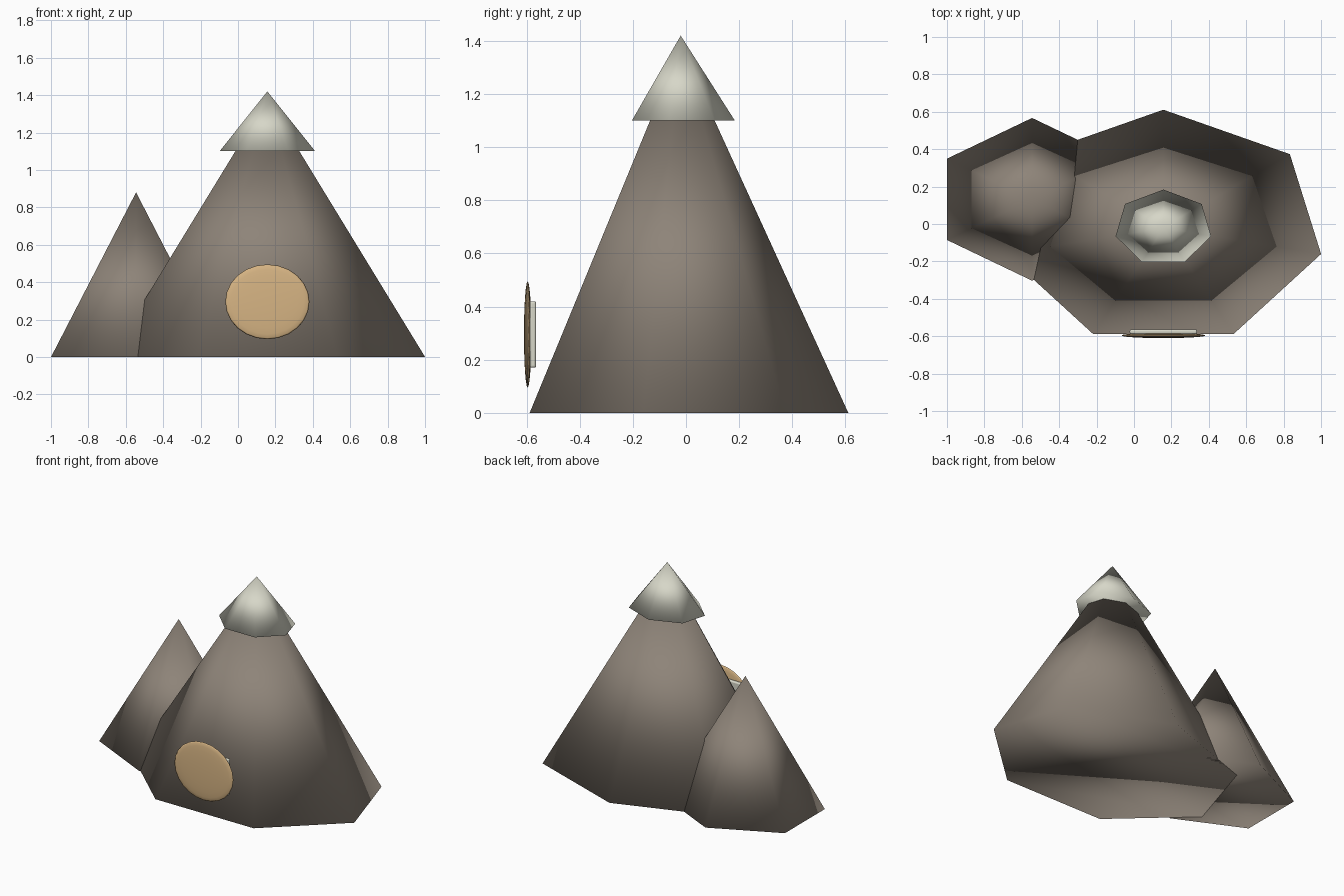
import bpy
import math

if "Cube" in bpy.data.objects:
    bpy.data.objects.remove(bpy.data.objects["Cube"])


def material(name, rgb):
    mat = bpy.data.materials.new(name)
    mat.use_nodes = True
    color = (*rgb, 1)
    mat.diffuse_color = color
    mat.node_tree.nodes["Principled BSDF"].inputs["Base Color"].default_value = color
    return mat


rock = material("warm grey rock", (0.27, 0.23, 0.19))
snow = material("pale snow", (0.68, 0.68, 0.58))
tan = material("tan medallion", (0.68, 0.46, 0.23))


def finish(name, mat, scale):
    obj = bpy.context.object
    obj.name = name
    obj.scale = scale
    bpy.ops.object.transform_apply(location=False, rotation=True, scale=True)
    obj.data.materials.append(mat)
    bpy.ops.object.shade_smooth()
    return obj


def peak(name, mat, sides, center, rx, ry, bottom, top):
    """Closed low-poly cone, one corner pointing to the back."""
    bpy.ops.mesh.primitive_cone_add(
        vertices=sides, radius1=1, radius2=0, depth=top - bottom,
        location=(*center, (top + bottom) / 2))
    return finish(name, mat, (rx, ry, 1))


# Mountains and the snow cap
main_center = (0.157, -0.02)
peak("main_peak", rock, 7, main_center, 0.865, 0.631, 0, 1.38)
peak("side_peak", rock, 6, (-0.545, 0.132), 0.525, 0.435, 0, 0.88)
peak("snow_cap", snow, 7, main_center, 0.262, 0.204, 1.1, 1.42)

# Flattened medallion in front of the main peak
bpy.ops.mesh.primitive_uv_sphere_add(
    segments=24, ring_count=12, radius=1, location=(0.157, -0.596, 0.295),
    rotation=(math.pi / 2, 0, 0))
finish("medallion", tan, (0.225, 0.2, 0.014))

# Rounded pale plate behind the medallion
bpy.ops.mesh.primitive_cube_add(size=1, location=(0.157, -0.576, 0.295))
plate = finish("medallion_backing", snow, (0.36, 0.024, 0.25))
bevel = plate.modifiers.new("rounded edges", "BEVEL")
bevel.width = 0.008
bevel.segments = 3
bpy.ops.object.shade_smooth_by_angle(angle=math.radians(40))
